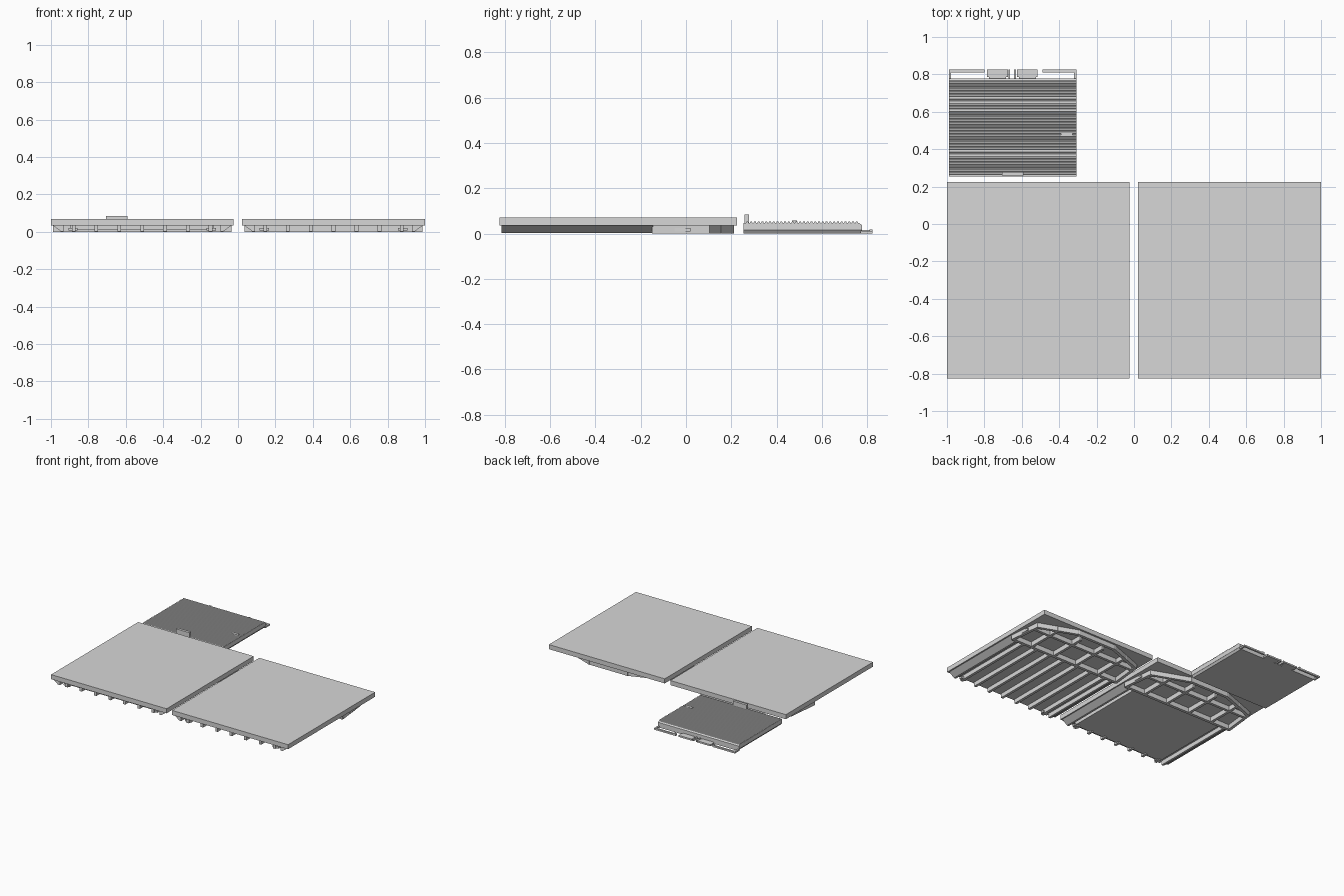
import bpy, bmesh, math
from mathutils import Vector

if "Cube" in bpy.data.objects:
    bpy.data.objects.remove(bpy.data.objects["Cube"])

grey = bpy.data.materials.new("light grey")
grey.diffuse_color = (0.68, 0.68, 0.68, 1)
grey.use_nodes = True
grey.node_tree.nodes["Principled BSDF"].inputs["Base Color"].default_value = grey.diffuse_color


def finish(name, bm):
    bmesh.ops.recalc_face_normals(bm, faces=bm.faces)
    me = bpy.data.meshes.new(name)
    bm.to_mesh(me)
    bm.free()
    me.materials.append(grey)
    ob = bpy.data.objects.new(name, me)
    bpy.context.collection.objects.link(ob)
    return ob


def prism(bm, pts, offset):
    """Extrude a closed outline of 3D points along an offset."""
    f = bm.faces.new([bm.verts.new(p) for p in pts])
    r = bmesh.ops.extrude_face_region(bm, geom=[f])
    vs = [v for v in r["geom"] if isinstance(v, bmesh.types.BMVert)]
    bmesh.ops.translate(bm, verts=vs, vec=offset)


def add_box(bm, x0, x1, y0, y1, z0, z1):
    prism(bm, [(x0, y0, z0), (x1, y0, z0), (x1, y1, z0), (x0, y1, z0)], (0, 0, z1 - z0))


def box(name, *dims):
    bm = bmesh.new()
    add_box(bm, *dims)
    return finish(name, bm)


def beam(bm, p, q, w, z0, z1):
    """Upright wall between two plan points."""
    p, q = Vector(p), Vector(q)
    d = (q - p).normalized()
    n = Vector((-d.y, d.x)) * w / 2
    p, q = p - d * w * 0.3, q + d * w * 0.3
    prism(bm, [(*c, z0) for c in (p - n, q - n, q + n, p + n)], (0, 0, z1 - z0))


UNDER = 0.036     # top of everything below the slabs
RIBS = [-0.365, -0.245, -0.122, 0, 0.122, 0.245, 0.365]


def deck(side, x0, x1, covered):
    cx = (x0 + x1) / 2
    box(side + "_slab", x0, x1, -0.825, 0.225, 0.035, 0.07)

    # hexagonal frame below the back part
    half = [(0.465, -0.14), (0.44, 0.095), (0.16, 0.20)]
    ring = [(cx + x, y) for x, y in half] + [(cx - x, y) for x, y in reversed(half)]
    bm = bmesh.new()
    for i in range(6):
        beam(bm, ring[i], ring[(i + 1) % 6], 0.022, 0, UNDER)
    beam(bm, (cx - 0.43, 0.06), (cx + 0.43, 0.06), 0.02, 0, UNDER)
    for x in (-0.3, -0.1, 0.1, 0.3):
        beam(bm, (cx + x, -0.14), (cx + x, 0.15), 0.02, 0, UNDER)
    finish(side + "_hexagonal_frame", bm)

    # long ribs, reduced to short stubs where a cover plate hides them
    bm = bmesh.new()
    for x in RIBS:
        add_box(bm, cx + x - 0.01, cx + x + 0.01, -0.815,
                -0.77 if covered else -0.14, 0.003, UNDER)
    finish(side + "_ribs", bm)
    if covered:
        box(side + "_cover_plate", cx - 0.385, cx + 0.385, -0.79, -0.152, 0.012, UNDER)

    # sloped rails along both sides, and clips at the front
    for s, tag in ((-1, "left"), (1, "right")):
        bm = bmesh.new()
        prof = [(0.48, UNDER), (0.435, 0.003), (0.42, 0.003), (0.42, UNDER)]
        prism(bm, [(cx + s * x, -0.815, z) for x, z in prof], (0, 0.67, 0))
        finish(f"{side}_{tag}_rail", bm)
        box(f"{side}_{tag}_clip", cx + s * 0.37 - 0.025, cx + s * 0.37 + 0.025,
            -0.805, -0.78, 0.006, 0.02)
        # raised latch plate on the frame's end wall
        xe = cx + s * 0.462
        box(f"{side}_{tag}_latch", xe - 0.006, xe + 0.006, -0.05, 0.02, 0.008, 0.024)


deck("left", -1.0, -0.025, True)
deck("right", 0.022, 1.0, False)

# ridged hatch body: toothed profile swept along x
X0, X1 = -0.99, -0.308
prof = [(0.255, 0.015), (0.255, 0.046)]
N = 30
step = (0.765 - 0.265) / N
for i in range(N):
    y = 0.265 + i * step
    prof += [(y, 0.046), (y + step * 0.15, 0.052), (y + step * 0.6, 0.052), (y + step * 0.75, 0.046)]
prof += [(0.766, 0.046), (0.777, 0.038), (0.777, 0.015)]
bm = bmesh.new()
prism(bm, [(X0, y, z) for y, z in prof], (X1 - X0, 0, 0))
finish("hatch_ridged_top", bm)

# hatch base, tapering slightly downward
bm = bmesh.new()
prism(bm, [(X0, 0.255, 0.016), (X0 + 0.012, 0.255, 0), (X1 - 0.012, 0.255, 0), (X1, 0.255, 0.016)],
      (0, 0.522, 0))
finish("hatch_base", bm)

# front tab and small grip
box("hatch_front_tab", -0.705, -0.59, 0.258, 0.278, 0.04, 0.085)
box("hatch_grip", -0.39, -0.33, 0.468, 0.49, 0.045, 0.057)

# open hinge ledge along the back edge
bm = bmesh.new()
for a, b in ((X0, -0.80), (-0.49, X1)):
    add_box(bm, a, b, 0.811, 0.825, 0, 0.012)
for a, b in ((X0, X0 + 0.012), (X1 - 0.012, X1)):
    add_box(bm, a, b, 0.77, 0.825, 0, 0.012)
for x in (-0.81, -0.48):
    add_box(bm, x - 0.008, x + 0.008, 0.811, 0.825, 0, 0.018)
finish("hatch_hinge_strips", bm)
bm = bmesh.new()
for a, b in ((-0.785, -0.675), (-0.625, -0.515)):
    add_box(bm, a, b, 0.785, 0.825, 0, 0.012)
    add_box(bm, a + 0.01, b - 0.01, 0.77, 0.79, 0, 0.012)
for x in (-0.667, -0.637):
    add_box(bm, x - 0.005, x + 0.005, 0.77, 0.825, 0, 0.015)
finish("hatch_hinge_blocks", bm)
